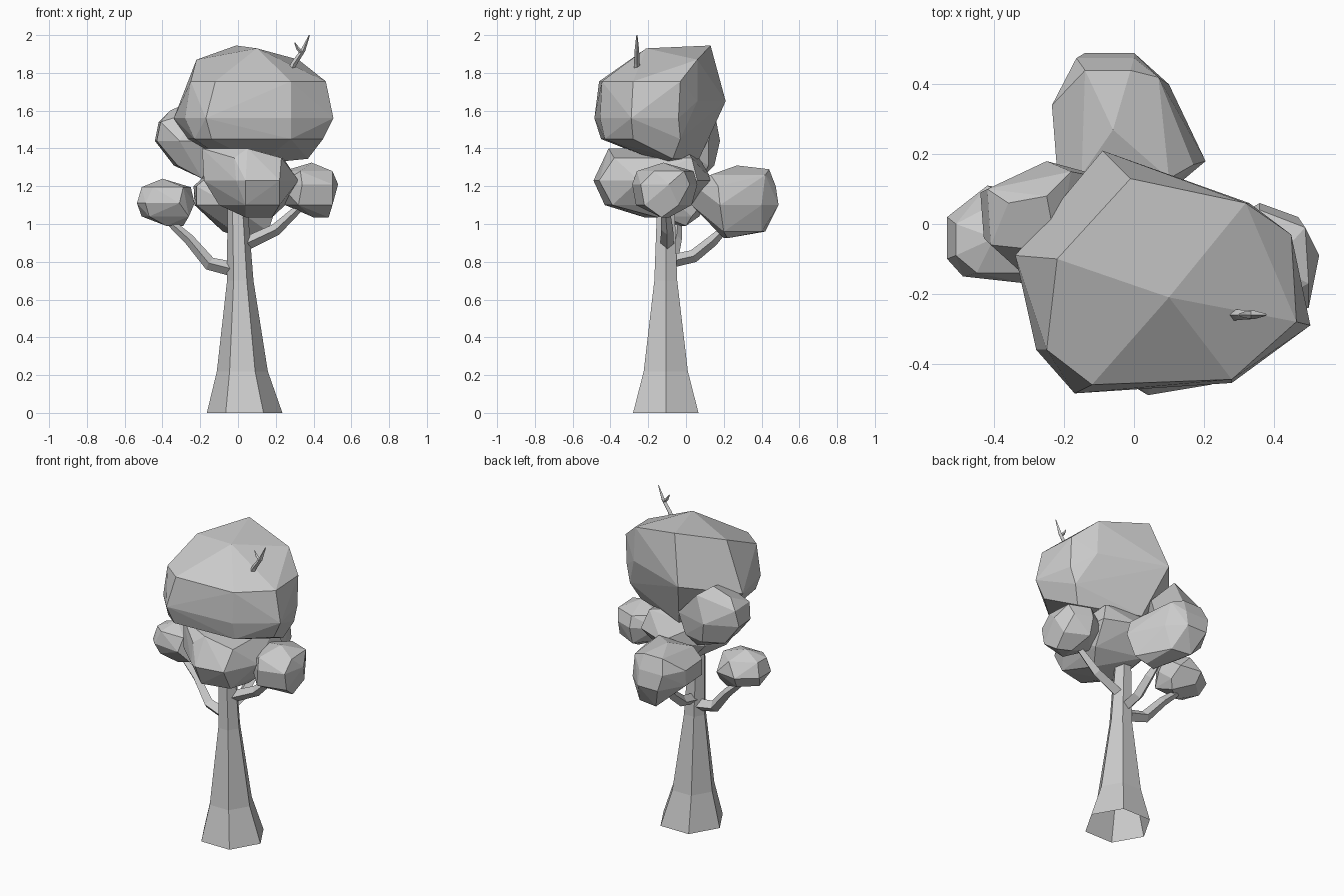
import bpy, bmesh, math
from mathutils import Vector


def finish(bm, name):
    bmesh.ops.recalc_face_normals(bm, faces=bm.faces)
    mesh = bpy.data.meshes.new(name)
    bm.to_mesh(mesh)
    bm.free()
    obj = bpy.data.objects.new(name, mesh)
    bpy.context.collection.objects.link(obj)
    return obj


def loft(name, rings, sides, base_cap=True):
    """Skin rings of (centre, x axis, y axis, radius) into a tube."""
    bm = bmesh.new()
    loops = []
    for c, u, v, r in rings:
        angles = [math.tau * i / sides for i in range(sides)]
        loops.append([bm.verts.new(c + (u * math.cos(a) + v * math.sin(a)) * r) for a in angles])
    for a, b in zip(loops, loops[1:]):
        for i in range(sides):
            j = (i + 1) % sides
            bm.faces.new((a[i], a[j], b[j], b[i]))
    if base_cap:
        bm.faces.new(loops[0][::-1])
    bm.faces.new(loops[-1])
    return finish(bm, name)


def limb(name, points, radii, side, sides=4):
    """Tapered faceted branch; side is a direction across its bends."""
    pts = [Vector(p) for p in points]
    v = Vector(side).normalized()
    rings = []
    for i, p in enumerate(pts):
        t = (pts[min(i + 1, len(pts) - 1)] - pts[max(i - 1, 0)]).normalized()
        u = v.cross(t).normalized()
        rings.append((p, u, t.cross(u), radii[i]))
    return loft(name, rings, sides)


def clump(name, *levels):
    """Faceted leaf mass: hull around levels of (z, [(x, y), ...])."""
    bm = bmesh.new()
    for z, outline in levels:
        for x, y in outline:
            bm.verts.new((x, y, z))
    res = bmesh.ops.convex_hull(bm, input=bm.verts)
    loose = {g for g in res["geom_interior"] + res["geom_unused"] if isinstance(g, bmesh.types.BMVert)}
    bmesh.ops.delete(bm, geom=[v for v in loose if v.is_valid and not v.link_faces], context='VERTS')
    bmesh.ops.dissolve_limit(bm, angle_limit=math.radians(3), verts=bm.verts, edges=bm.edges)
    return finish(bm, name)


# Hexagonal flared trunk, open underneath
X, Y = Vector((1, 0, 0)), Vector((0, 1, 0))
profile = [(0, 0.035, 0.2), (0.22, 0.023, 0.135), (0.7, 0.012, 0.07), (1.1, -0.003, 0.053), (1.3, 0, 0.045)]
loft("trunk", [(Vector((x, -0.107, z)), X, Y, r) for z, x, r in profile], 6, base_cap=False)

# Branches
limb("left_branch", [(0.0, -0.1, 0.755), (-0.15, -0.08, 0.79), (-0.26, -0.05, 0.92), (-0.36, -0.04, 1.01)],
     [0.04, 0.036, 0.028, 0.02], (0, 1, 0))
limb("right_branch", [(0.03, -0.1, 0.89), (0.2, -0.1, 0.97), (0.34, -0.11, 1.1)],
     [0.036, 0.032, 0.02], (0, 1, 0))
limb("back_branch", [(0, -0.09, 0.8), (0, 0.04, 0.83), (0, 0.14, 0.91), (-0.01, 0.2, 0.97)],
     [0.035, 0.034, 0.03, 0.02], (1, 0, 0))

# Bare twig at the top
limb("top_twig", [(0.283, -0.26, 1.82), (0.297, -0.26, 1.85), (0.345, -0.26, 1.92), (0.378, -0.26, 2.0)],
     [0.017, 0.015, 0.012, 0.003], (0, 1, 0))
limb("side_twig", [(0.335, -0.26, 1.91), (0.316, -0.26, 1.93), (0.3, -0.26, 1.96)],
     [0.011, 0.009, 0.003], (0, 1, 0))

# Large crown
clump("crown",
      (1.945, [(-0.01, 0.13)]), (1.93, [(0.10, -0.21)]),
      (1.87, [(-0.22, -0.10), (0.32, 0.06)]),
      (1.755, [(-0.25, -0.36), (-0.12, -0.46), (0.28, -0.445), (0.465, -0.28), (0.45, -0.03)]),
      (1.65, [(-0.09, 0.21), (0.33, 0.06)]),
      (1.56, [(-0.34, -0.09), (-0.28, -0.36), (-0.17, -0.485), (0.28, -0.455), (0.505, -0.29), (0.45, -0.04)]),
      (1.45, [(-0.27, -0.10), (-0.23, -0.38), (-0.14, -0.45), (0.28, -0.43), (0.45, -0.28), (0.42, -0.03)]),
      (1.345, [(0.37, -0.07), (0.0, 0.07), (-0.08, -0.1)]), (1.32, [(0.12, -0.12)]))

# Lower front clump
clump("front_clump",
      (1.4, [(-0.19, -0.28), (0.05, -0.41), (0.05, 0.0)]),
      (1.35, [(-0.02, -0.43), (0.23, -0.38), (0.24, 0.03), (-0.12, 0.07)]),
      (1.23, [(-0.01, -0.46), (0.04, -0.49), (0.22, -0.46), (0.32, -0.25), (0.28, 0.06), (0.08, 0.14), (-0.17, 0.05), (-0.18, -0.3)]),
      (1.1, [(-0.1, -0.27), (0.04, -0.43), (0.22, -0.39), (0.25, -0.05), (-0.05, 0.03)]),
      (1.035, [(0.04, -0.22), (0.18, -0.15)]))

# Upper left clump
clump("upper_left_clump",
      (1.65, [(-0.25, 0.08)]), (1.6, [(-0.36, 0.06), (-0.18, 0.15), (-0.22, -0.08)]),
      (1.54, [(-0.42, 0.1), (-0.41, -0.06)]),
      (1.44, [(-0.44, 0.09), (-0.43, -0.04), (-0.31, -0.15), (-0.1, -0.13), (-0.03, 0.12), (-0.25, 0.18)]),
      (1.31, [(-0.34, 0.09), (-0.32, -0.07), (-0.22, 0.15), (-0.08, 0.12)]), (1.24, [(-0.19, -0.06), (-0.14, 0.08)]))

# Small left clump
clump("lower_left_clump",
      (1.24, [(-0.4, -0.04)]),
      (1.195, [(-0.51, 0.0), (-0.51, -0.09), (-0.45, -0.14), (-0.29, -0.14), (-0.25, -0.02), (-0.36, 0.08)]),
      (1.11, [(-0.535, 0.02), (-0.535, -0.1), (-0.49, -0.15), (-0.31, -0.17), (-0.23, -0.05), (-0.28, 0.09), (-0.42, 0.11)]),
      (1.04, [(-0.51, -0.02), (-0.47, -0.12), (-0.26, -0.12), (-0.26, 0.03), (-0.41, 0.07)]),
      (0.99, [(-0.38, -0.07), (-0.29, 0.0)]))

# Right clump
clump("right_clump",
      (1.325, [(0.39, -0.12)]),
      (1.28, [(0.33, -0.26), (0.5, -0.17), (0.49, -0.01), (0.36, 0.04), (0.24, -0.06)]),
      (1.21, [(0.34, -0.285), (0.5, -0.24), (0.53, -0.09), (0.47, 0.02), (0.36, 0.06), (0.22, -0.02), (0.22, -0.19)]),
      (1.1, [(0.32, -0.265), (0.5, -0.22), (0.5, -0.04), (0.36, 0.03), (0.25, -0.11)]),
      (1.035, [(0.48, -0.13), (0.4, -0.09)]))

# Back clump
clump("back_clump",
      (1.31, [(-0.06, 0.27)]),
      (1.29, [(-0.14, 0.44), (-0.01, 0.44)]),
      (1.26, [(0.07, 0.42), (-0.15, 0.14), (0.1, 0.13)]),
      (1.2, [(-0.165, 0.475), (0.0, 0.475), (-0.235, 0.34), (-0.22, 0.15), (0.17, 0.17), (0.05, 0.05)]),
      (1.1, [(-0.14, 0.49), (0.0, 0.49), (0.1, 0.4), (0.205, 0.18), (-0.23, 0.33), (-0.22, 0.15), (-0.04, 0.03)]),
      (0.96, [(-0.08, 0.42), (0.05, 0.4), (0.16, 0.2)]), (0.925, [(0.02, 0.2), (0.09, 0.22)]))
